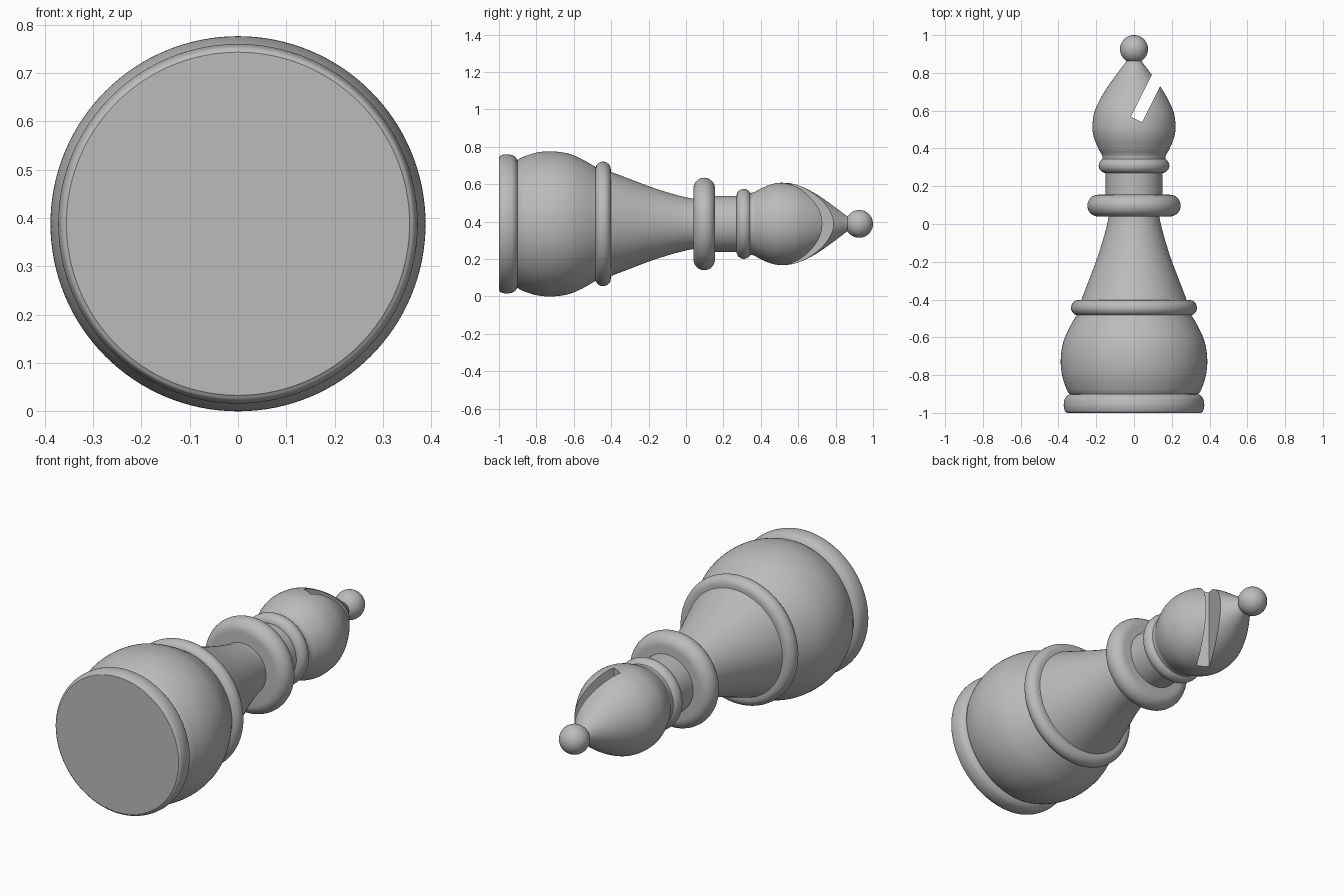
import bpy, bmesh, math
from mathutils import Vector, Matrix

if "Cube" in bpy.data.objects:
    bpy.data.objects.remove(bpy.data.objects["Cube"])

AXIS_Z = 0.388   # height of the turning axis of the lying piece
SEGMENTS = 128

grey = bpy.data.materials.new("plain_grey")
grey.use_nodes = True
COLOUR = (0.5, 0.5, 0.5, 1)
grey.diffuse_color = COLOUR
grey.node_tree.nodes["Principled BSDF"].inputs["Base Color"].default_value = COLOUR


def smooth_curve(points, steps=8):
    """Catmull-Rom curve through (y, radius) points."""
    p = [Vector(q) for q in points]
    p = [2 * p[0] - p[1]] + p + [2 * p[-1] - p[-2]]
    out = []
    for a, b, c, d in zip(p, p[1:], p[2:], p[3:]):
        for i in range(steps):
            t = i / steps
            out.append(0.5 * (2 * b + (c - a) * t + (2 * a - 5 * b + 4 * c - d) * t**2
                              + (3 * b - a - 3 * c + d) * t**3))
    return out + [p[-2]]


def bead(start, end, radius, steps=16):
    """Disc profile with a half-round rim."""
    h = (end - start) / 2
    return [Vector((start + h - h * math.cos(math.pi * i / steps),
                    radius - h + h * math.sin(math.pi * i / steps)))
            for i in range(steps + 1)]


def lathe(name, profile):
    """Turn a profile around the y axis, closing both ends."""
    profile = [Vector((profile[0].x, 0))] + profile + [Vector((profile[-1].x, 0))]
    bm = bmesh.new()
    verts = [bm.verts.new((q.y, q.x, 0)) for q in profile]
    edges = [bm.edges.new(pair) for pair in zip(verts, verts[1:])]
    bmesh.ops.spin(bm, geom=verts + edges, cent=(0, 0, 0), axis=(0, 1, 0),
                   angle=math.tau, steps=SEGMENTS, use_duplicate=False)
    bmesh.ops.remove_doubles(bm, verts=bm.verts, dist=0.0001)
    bmesh.ops.recalc_face_normals(bm, faces=bm.faces)
    mesh = bpy.data.meshes.new(name)
    bm.to_mesh(mesh)
    bm.free()
    mesh.materials.append(grey)
    obj = bpy.data.objects.new(name, mesh)
    obj.location.z = AXIS_Z
    bpy.context.collection.objects.link(obj)
    return obj


def shade(obj):
    bpy.ops.object.select_all(action="DESELECT")
    obj.select_set(True)
    bpy.context.view_layer.objects.active = obj
    bpy.ops.object.shade_smooth_by_angle(angle=math.radians(35))


# Base, bulb and skirt
parts = [
    lathe("base_rim", smooth_curve([(-1, .355), (-.99, .366), (-.96, .372),
                                    (-.925, .366), (-.905, .348), (-.9, .33)])),
    lathe("base_bulb", smooth_curve([(-.9, .343), (-.87, .359), (-.8, .381), (-.72, .388),
                                     (-.63, .376), (-.55, .343), (-.46, .29)])),
    lathe("skirt", smooth_curve([(-.405, .28), (-.3, .24), (-.2, .202), (-.1, .169),
                                 (0, .142), (.06, .132)])),
    lathe("neck", [Vector((.13, .15)), Vector((.29, .15))]),
]

# Rounded collars
for name, start, end, radius in (("lower_collar", -.485, -.402, .333),
                                 ("middle_collar", .04, .155, .247),
                                 ("upper_collar", .27, .348, .187)):
    parts.append(lathe(name, bead(start, end, radius)))

# Head
head = lathe("head", smooth_curve([(.32, .168), (.36, .168), (.4, .189), (.46, .213),
                                   (.52, .22), (.6, .207), (.7, .157), (.8, .087),
                                   (.86, .042), (.89, .03)]))
parts.append(head)

# Slanted slot cut through the head
bpy.ops.mesh.primitive_cube_add(size=1)
cutter = bpy.context.object
cutter.name = "slot_cutter"
slant = Vector((.447, .894, 0))
length = 0.5
cutter.matrix_world = (Matrix.Translation(Vector((.0135, .553, AXIS_Z)) + slant * length / 2)
                       @ Matrix.Rotation(-math.atan2(slant.x, slant.y), 4, "Z")
                       @ Matrix.Diagonal((.066, length, 1, 1)))
cutter.hide_render = True
cut = head.modifiers.new("slot", "BOOLEAN")
cut.operation = "DIFFERENCE"
cut.solver = "EXACT"
cut.object = cutter
bpy.context.view_layer.objects.active = head
bpy.ops.object.modifier_apply(modifier=cut.name)
bpy.data.objects.remove(cutter)

# Finial ball
bpy.ops.mesh.primitive_uv_sphere_add(segments=48, ring_count=24, radius=.074,
                                     location=(0, .926, AXIS_Z))
ball = bpy.context.object
ball.name = "finial_ball"
ball.data.materials.append(grey)
parts.append(ball)

for part in parts:
    shade(part)
